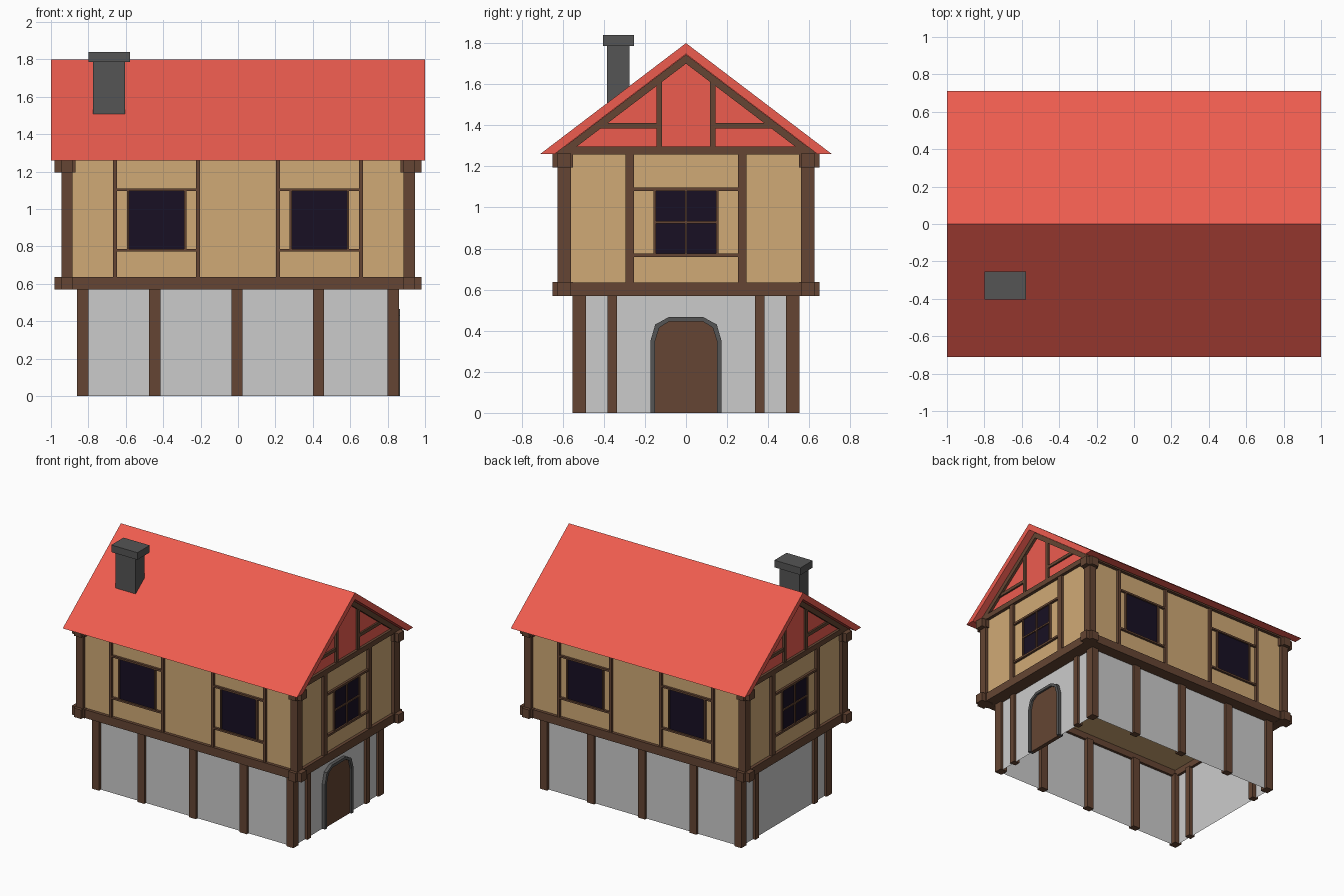
import bpy

if "Cube" in bpy.data.objects:
    bpy.data.objects.remove(bpy.data.objects["Cube"])

def material(name, rgb):
    m = bpy.data.materials.new(name)
    m.diffuse_color = (*rgb, 1)
    m.use_nodes = True
    m.node_tree.nodes["Principled BSDF"].inputs["Base Color"].default_value = m.diffuse_color
    return m

WOOD = material("timber", (0.13, 0.06, 0.033))
PLASTER = material("plaster", (0.63, 0.40, 0.18))
TILE = material("roof_red", (0.85, 0.107, 0.078))
GLASS = material("dark_glass", (0.009, 0.005, 0.017))
STONE = material("dark_stone", (0.09, 0.09, 0.09))

def mesh(name, verts, faces, mat=None):
    me = bpy.data.meshes.new(name)
    me.from_pydata(verts, [], faces)
    ob = bpy.data.objects.new(name, me)
    bpy.context.collection.objects.link(ob)
    if mat:
        me.materials.append(mat)
    return ob

def prism(name, profile, x0, x1, mat=None):
    """Extrude a (y, z) profile along x."""
    n = len(profile)
    verts = [(x, y, z) for x in (x0, x1) for y, z in profile]
    faces = [(i, (i + 1) % n, n + (i + 1) % n, n + i) for i in range(n)]
    faces += [tuple(range(n))[::-1], tuple(range(n, 2 * n))]
    if x1 < x0:
        faces = [f[::-1] for f in faces]
    faces = [f[::-1] for f in faces] if area(profile) < 0 else faces
    return mesh(name, verts, faces, mat)

def area(p):
    return sum(a[0] * b[1] - b[0] * a[1] for a, b in zip(p, p[1:] + p[:1]))

def box(name, x, y, z, mat=None):
    x, y, z = sorted(x), sorted(y), sorted(z)
    return prism(name, [(y[0], z[0]), (y[1], z[0]), (y[1], z[1]), (y[0], z[1])], *x, mat)

def shell(name, hx, hy, z0, z1, mat=None, floor=False):
    """Four walls, optionally with a floor."""
    c = [(-hx, -hy), (hx, -hy), (hx, hy), (-hx, hy)]
    verts = [(*p, z) for z in (z0, z1) for p in c]
    faces = [(i, (i + 1) % 4, 4 + (i + 1) % 4, 4 + i) for i in range(4)]
    return mesh(name, verts, faces + ([(3, 2, 1, 0)] if floor else []), mat)

def pair(s, a, b):
    return (s * a, s * b)

# wall shells
shell("stone_ground_floor", 0.84, 0.53, 0, 0.6)
shell("plaster_upper_floor", 0.92, 0.60, 0.62, 1.27, PLASTER, True)

# corner posts and crossed beam ends
for sx in (-1, 1):
    for sy in (-1, 1):
        box("lower_corner_post", pair(sx, 0.80, 0.86), pair(sy, 0.488, 0.552), (0, 0.58), WOOD)
        box("upper_corner_post", pair(sx, 0.885, 0.945), pair(sy, 0.56, 0.625), (0.63, 1.26), WOOD)
        for z in ((0.568, 0.637), (1.195, 1.262)):
            box("long_beam_end", pair(sx, 0.87, 0.98), pair(sy, 0.56, 0.627), z, WOOD)
            box("cross_beam_end", pair(sx, 0.885, 0.947), pair(sy, 0.55, 0.65), z, WOOD)

# long sides: beams, studs, windows
for s in (-1, 1):
    box("long_sill_beam", (-0.94, 0.94), pair(s, 0.51, 0.624), (0.57, 0.635), WOOD)
    box("long_top_plate", (-0.94, 0.94), pair(s, 0.58, 0.624), (1.26, 1.295), WOOD)
    for x in (-0.445, -0.005, 0.43):
        box("lower_stud", (x - 0.03, x + 0.03), pair(s, 0.50, 0.55), (0, 0.58), WOOD)
    for x in (-0.435, 0.435):
        for dx in (-0.222, 0.222):
            box("upper_stud", (x + dx - 0.011, x + dx + 0.011), pair(s, 0.58, 0.62), (0.63, 1.27), WOOD)
        for z in (0.78, 1.103):
            box("window_rail", (x - 0.215, x + 0.215), pair(s, 0.58, 0.618), (z - 0.007, z + 0.007), WOOD)
        for dx in (-0.153, 0.153):
            box("window_jamb", (x + dx - 0.006, x + dx + 0.006), pair(s, 0.58, 0.616), (0.78, 1.10), WOOD)
        box("window_glass", (x - 0.148, x + 0.148), pair(s, 0.585, 0.606), (0.786, 1.098), GLASS)

# short sides: beams, studs, windows and gables
for s in (-1, 1):
    box("short_sill_beam", pair(s, 0.82, 0.944), (-0.62, 0.62), (0.57, 0.635), WOOD)
    box("gable_tie_beam", pair(s, 0.89, 0.945), (-0.60, 0.60), (1.257, 1.297), WOOD)
    prism("gable_panel", [(-0.66, 1.262), (0.66, 1.262), (0, 1.765)], s * 0.915, s * 0.925, TILE)
    for z in (0.768, 1.088):
        box("side_window_rail", pair(s, 0.90, 0.938), (-0.26, 0.26), (z - 0.008, z + 0.008), WOOD)
    box("side_window_glass", pair(s, 0.905, 0.926), (-0.148, 0.148), (0.77, 1.085), GLASS)
    box("side_window_crossbar", pair(s, 0.91, 0.934), (-0.15, 0.15), (0.923, 0.935), WOOD)
    for y in (-0.152, 0, 0.152):
        box("side_window_bar", pair(s, 0.91, 0.936), (y - 0.006, y + 0.006), (0.77, 1.085), WOOD)
    for t in (-1, 1):
        box("lower_side_stud", pair(s, 0.81, 0.86), pair(t, 0.337, 0.382), (0, 0.58), WOOD)
        box("upper_side_stud", pair(s, 0.90, 0.94), pair(t, 0.253, 0.295), (0.63, 1.26), WOOD)
        prism("gable_rafter", [(0, 1.745), (t * 0.635, 1.262), (t * 0.577, 1.262), (0, 1.70)],
              s * 0.89, s * 0.945, WOOD)
        box("gable_strut", pair(s, 0.90, 0.94), pair(t, 0.117, 0.143), (1.29, 1.62), WOOD)
        box("gable_rail", pair(s, 0.90, 0.938), pair(t, 0.13, 0.43), (1.385, 1.41), WOOD)

# arched door on the right side
half = [(0.152, 0), (0.152, 0.345), (0.13, 0.415), (0.082, 0.445)]
outer = [(0.173, 0), (0.173, 0.35), (0.15, 0.43), (0.085, 0.466)]
def arch(h):
    return h + [(-y, z) for y, z in reversed(h)]
prism("door", arch(half), 0.82, 0.85, WOOD)
prism("door_surround", arch(outer) + arch(half)[::-1], 0.82, 0.865, STONE)

# roof, two thick slopes meeting at the ridge
prism("roof", [(0.71, 1.26), (0, 1.80), (-0.71, 1.26), (-0.64, 1.26), (0, 1.747), (0.64, 1.26)],
      -1, 1, TILE)

# chimney
box("chimney_stack", (-0.775, -0.605), (-0.385, -0.275), (1.48, 1.80), STONE)
box("chimney_cap", (-0.80, -0.577), (-0.403, -0.254), (1.785, 1.84), STONE)
